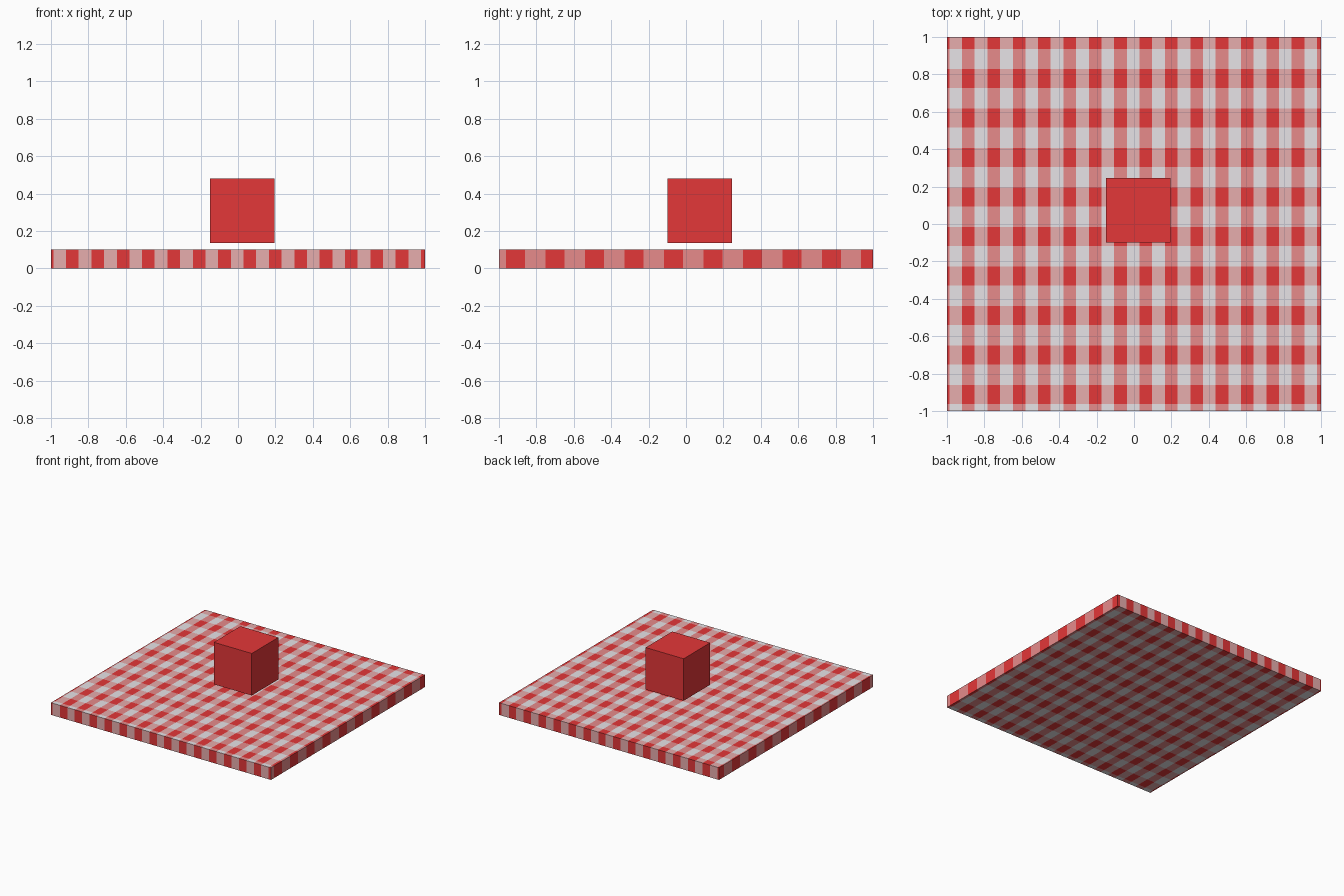
import bpy, bmesh, math
from mathutils import Matrix, Vector

if "Cube" in bpy.data.objects:
    bpy.data.objects.remove(bpy.data.objects["Cube"])


def srgb(r, g, b):
    f = lambda c: c / 12.92 if c <= 0.04045 else ((c + 0.055) / 1.055) ** 2.4
    return (f(r / 255), f(g / 255), f(b / 255), 1.0)


def material(name, rgb):
    m = bpy.data.materials.new(name)
    m.diffuse_color = srgb(*rgb)
    m.use_nodes = True
    m.node_tree.nodes["Principled BSDF"].inputs["Base Color"].default_value = m.diffuse_color
    return m


red = material("red", (228, 55, 56))
mid_pink = material("mid_pink", (244, 147, 147))
light_pink = material("light_pink", (244, 183, 183))
white = material("white", (244, 240, 244))


def box(name, lo, hi, mats, edit=None):
    lo, hi = Vector(lo), Vector(hi)
    bm = bmesh.new()
    mat = Matrix.Translation((lo + hi) / 2) @ Matrix.Diagonal((*(hi - lo), 1))
    bmesh.ops.create_cube(bm, size=1, matrix=mat)
    if edit:
        edit(bm)
    me = bpy.data.meshes.new(name)
    bm.to_mesh(me)
    bm.free()
    for m in mats:
        me.materials.append(m)
    ob = bpy.data.objects.new(name, me)
    bpy.context.collection.objects.link(ob)
    return ob


# Gingham stripes: (start of one red stripe, period, red width)
COL = (0.979, 0.1356, 0.0675)
ROW = (-0.963, 0.2111, 0.1035)


def in_stripe(v, s):
    return (v - s[0]) % s[1] < s[2]


def gingham(bm):
    # cut the slab along every stripe edge
    for axis, s in ((0, COL), (1, ROW)):
        normal = Vector((1, 0, 0)) if axis == 0 else Vector((0, 1, 0))
        for k in range(-20, 21):
            for off in (0, s[2]):
                p = s[0] + k * s[1] + off
                if abs(p) < 0.999:
                    bmesh.ops.bisect_plane(
                        bm, geom=bm.verts[:] + bm.edges[:] + bm.faces[:],
                        plane_co=normal * p, plane_no=normal)
    # colour by column and row; the side walls are plain stripes
    bm.normal_update()
    for f in bm.faces:
        c = f.calc_center_median()
        col = in_stripe(c.x, COL) or abs(f.normal.x) > 0.5
        row = in_stripe(c.y, ROW) or abs(f.normal.y) > 0.5
        f.material_index = {(True, True): 0, (True, False): 1,
                            (False, True): 2, (False, False): 3}[(col, row)]


# Checked cloth slab
box("checked_slab", (-1, -1, 0), (1, 1, 0.1),
    (red, mid_pink, light_pink, white), gingham)

# Floating red cube
box("red_cube", (-0.15, -0.1, 0.135), (0.195, 0.245, 0.48), (red,))
